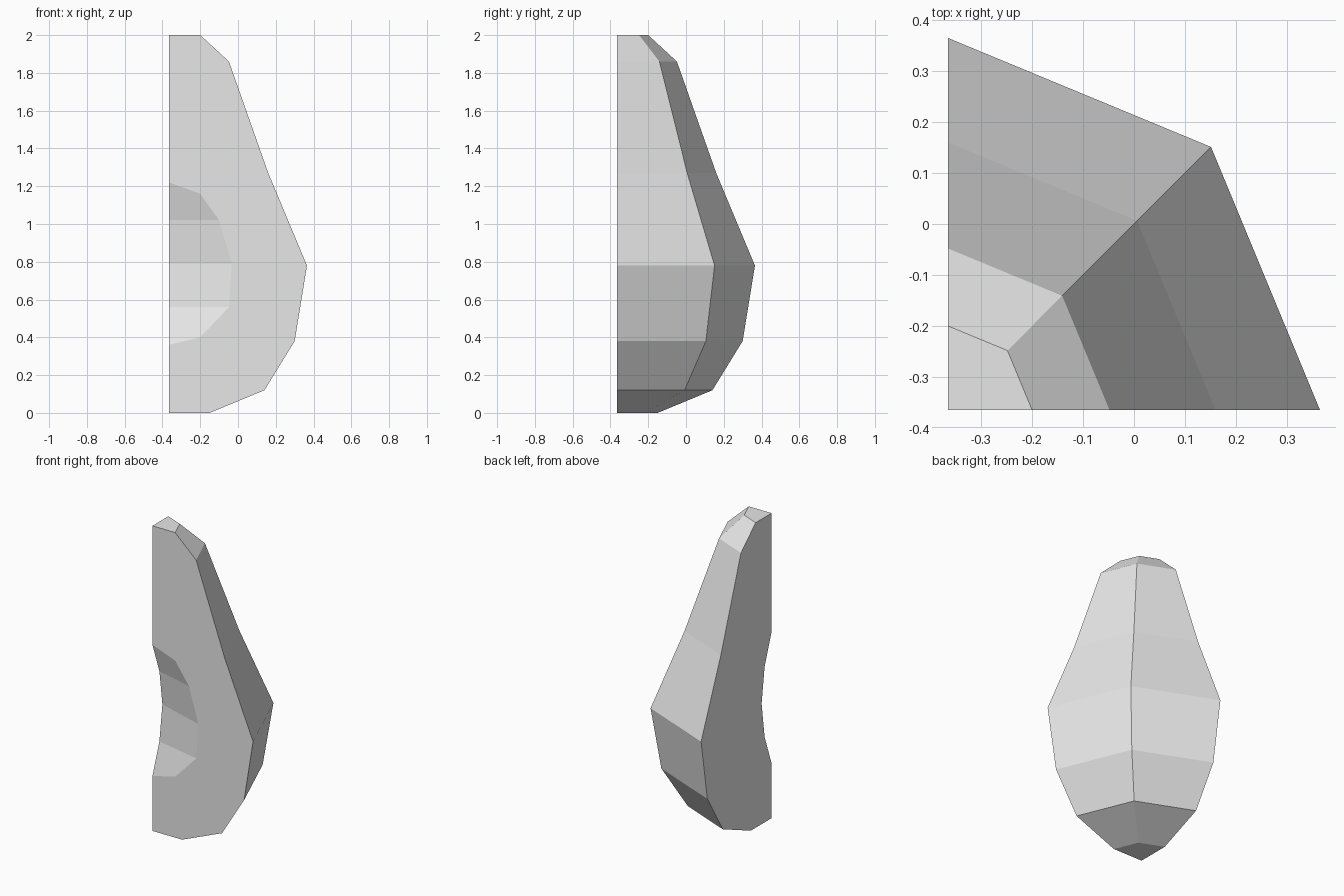
import bpy
import bmesh
from math import sin, cos, radians

cube = bpy.data.objects.get("Cube")
if cube:
    bpy.data.objects.remove(cube, do_unlink=True)

# One plain grey material
GREY = (0.8, 0.8, 0.8, 1.0)
mat = bpy.data.materials.new("light grey")
mat.use_nodes = True
mat.diffuse_color = GREY
mat.node_tree.nodes["Principled BSDF"].inputs["Base Color"].default_value = GREY

AXIS = -0.365  # the core line of the fruit, in both x and y

# Outer skin profile: (radius, height), bottom to top
SKIN = [(0.215, 0), (0.505, 0.12), (0.665, 0.38), (0.73, 0.78),
        (0.525, 1.27), (0.317, 1.86), (0.165, 2)]
# Stone hollow: rim on the front cut (x offset, z) and floor on the side cut (y offset, z)
RIM = [(0.165, 1.16), (0.265, 1.02), (0.332, 0.79), (0.318, 0.56), (0.165, 0.40)]
FLOOR = [(0.072, 1.02), (0.103, 0.79), (0.072, 0.56)]

bm = bmesh.new()


def vert(dx, dy, z):
    return bm.verts.new((AXIS + dx, AXIS + dy, z))


# Quarter of an eight-sided skin: three columns of points
columns = [[vert(r * cos(radians(a)), r * sin(radians(a)), z) for r, z in SKIN]
           for a in (0, 45, 90)]
for left, right in zip(columns, columns[1:]):
    for i in range(len(SKIN) - 1):
        bm.faces.new((left[i], right[i], right[i + 1], left[i + 1]))

# Core line, end caps and hollow points
bottom, top = vert(0, 0, 0), vert(0, 0, 2)
hollow_top, hollow_bottom = vert(0, 0, 1.22), vert(0, 0, 0.36)
rim = [vert(x, 0, z) for x, z in RIM]
floor = [hollow_top] + [vert(0, y, z) for y, z in FLOOR] + [hollow_bottom]
bm.faces.new([bottom] + [c[0] for c in columns])
bm.faces.new([top] + [c[-1] for c in columns])

# Sloping bands of the hollow, from floor to rim
for i in range(4):
    bm.faces.new((floor[i], floor[i + 1], rim[i + 1], rim[i]))

# Flat cut faces at the front and the side
bm.faces.new([bottom] + columns[0] + [top, hollow_top] + rim + [hollow_bottom])
bm.faces.new([bottom] + columns[2] + [top] + floor)

bmesh.ops.recalc_face_normals(bm, faces=bm.faces)
mesh = bpy.data.meshes.new("fruit_quarter")
bm.to_mesh(mesh)
bm.free()
mesh.materials.append(mat)
fruit = bpy.data.objects.new("fruit_quarter", mesh)
bpy.context.collection.objects.link(fruit)
